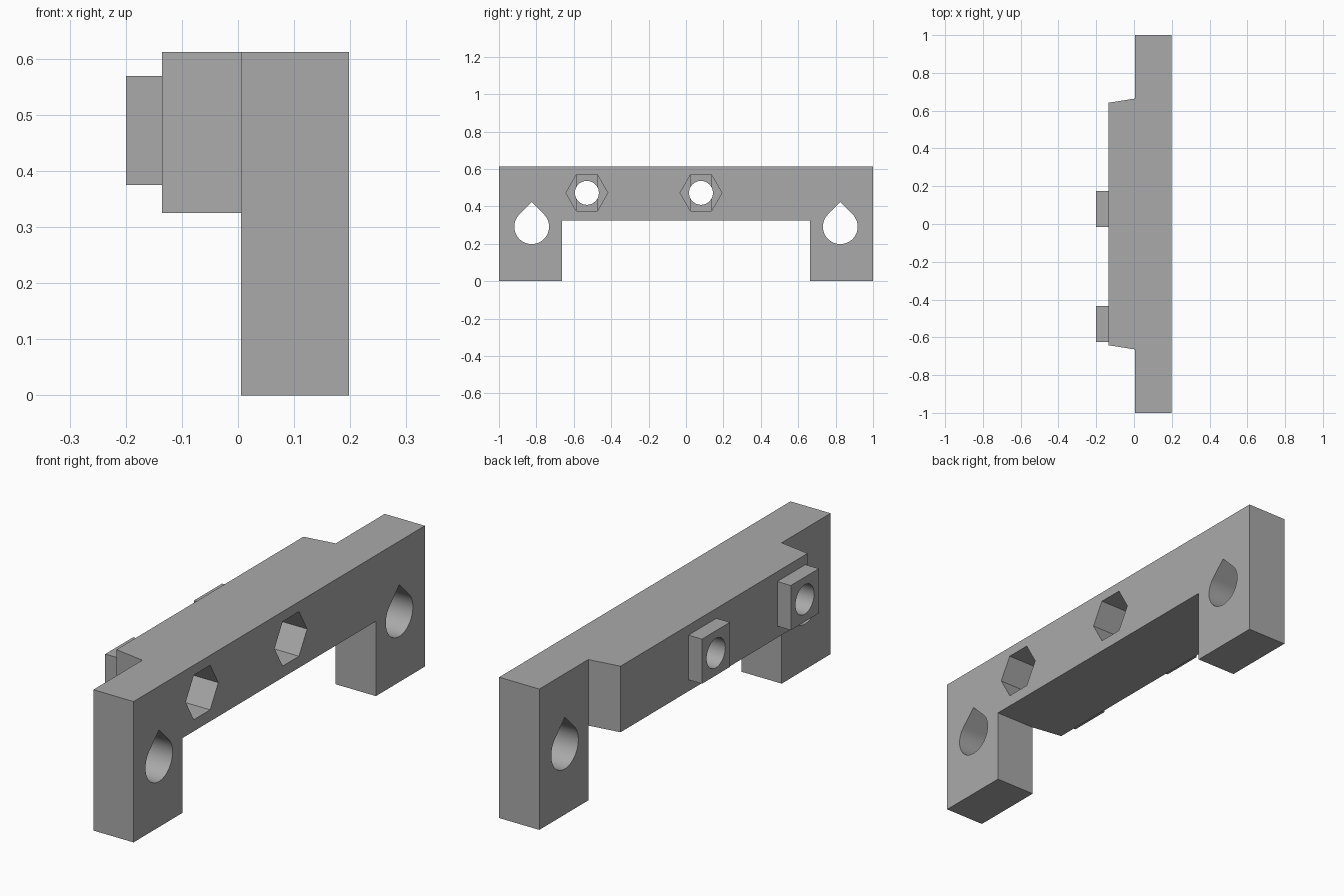
import bpy, bmesh
from math import sin, cos, pi, radians

cube = bpy.data.objects.get("Cube")
if cube:
    bpy.data.objects.remove(cube, do_unlink=True)

grey = bpy.data.materials.new("mid grey")
grey.use_nodes = True
grey.diffuse_color = (0.4, 0.4, 0.4, 1)
grey.node_tree.nodes["Principled BSDF"].inputs["Base Color"].default_value = (0.4, 0.4, 0.4, 1)


def prism(name, outline, lo, hi, axis="x"):
    """Extrude an outline: (y, z) points along x, or (x, y) points along z."""
    place = (lambda p, h: (h, p[0], p[1])) if axis == "x" else (lambda p, h: (p[0], p[1], h))
    bm = bmesh.new()
    low = [bm.verts.new(place(p, lo)) for p in outline]
    high = [bm.verts.new(place(p, hi)) for p in outline]
    bm.faces.new(low)
    bm.faces.new(high)
    for i in range(len(low)):
        j = (i + 1) % len(low)
        bm.faces.new((low[i], low[j], high[j], high[i]))
    bmesh.ops.recalc_face_normals(bm, faces=bm.faces)
    mesh = bpy.data.meshes.new(name)
    bm.to_mesh(mesh)
    bm.free()
    mesh.materials.append(grey)
    obj = bpy.data.objects.new(name, mesh)
    bpy.context.collection.objects.link(obj)
    return obj


def combine(target, tool, operation):
    """Apply a boolean to the target and discard the tool."""
    mod = target.modifiers.new(operation, "BOOLEAN")
    mod.operation, mod.solver, mod.object = operation, "EXACT", tool
    bpy.context.view_layer.objects.active = target
    bpy.ops.object.modifier_apply(modifier=mod.name)
    bpy.data.objects.remove(tool, do_unlink=True)


def ring(y, z, r, count, start=0.0, sweep=2 * pi):
    steps = count if sweep >= 2 * pi else count - 1
    return [(y + r * cos(start + sweep * i / steps), z + r * sin(start + sweep * i / steps))
            for i in range(count)]


def box(y, z, half_y, half_z):
    return [(y - half_y, z - half_z), (y + half_y, z - half_z),
            (y + half_y, z + half_z), (y - half_y, z + half_z)]


TOP, UNDER, INNER = 0.612, 0.325, 0.664
FRONT, BACK, BLOCK, PAD = 0.198, 0.005, -0.135, -0.2
BOLT_Y, BOLT_Z, BOLT_R, NUT_R = (-0.53, 0.08), 0.472, 0.064, 0.112

# Bridge-shaped plate with two legs
bracket = prism("bracket", [(-1, 0), (-INNER, 0), (-INNER, UNDER), (INNER, UNDER),
                            (INNER, 0), (1, 0), (1, TOP), (-1, TOP)], BACK, FRONT)

# Thickened crossbar with tapered ends
side = [(0.1, INNER), (BACK, INNER), (BLOCK, 0.642)]
crossbar = prism("crossbar", side + [(x, -y) for x, y in reversed(side)], UNDER, TOP, "z")
combine(bracket, crossbar, "UNION")

# Square bosses
for y in BOLT_Y:
    combine(bracket, prism("boss", box(y, BOLT_Z, 0.096, 0.097), PAD, BLOCK + 0.05), "UNION")

# Bolt holes, hexagonal nut pockets and the stepped pocket floors
for y in BOLT_Y:
    flat = NUT_R * sin(pi / 3)
    combine(bracket, prism("nut_pocket", ring(y, BOLT_Z, NUT_R, 6), 0.0, 0.3), "DIFFERENCE")
    combine(bracket, prism("pocket_step", box(y, BOLT_Z, 0.056, flat), -0.012, 0.01), "DIFFERENCE")
    combine(bracket, prism("bolt_hole", ring(y, BOLT_Z, BOLT_R, 40), -0.3, 0.1), "DIFFERENCE")

# Teardrop rod holes through the legs
for y in (-0.825, 0.825):
    r, z = 0.093, 0.291
    drop = ring(y, z, r, 40, radians(135), radians(270)) + [(y, z + r * 2 ** 0.5)]
    combine(bracket, prism("rod_hole", drop, -0.1, 0.3), "DIFFERENCE")

bracket.select_set(True)
bpy.context.view_layer.objects.active = bracket
bpy.ops.object.shade_smooth_by_angle(angle=radians(25))
